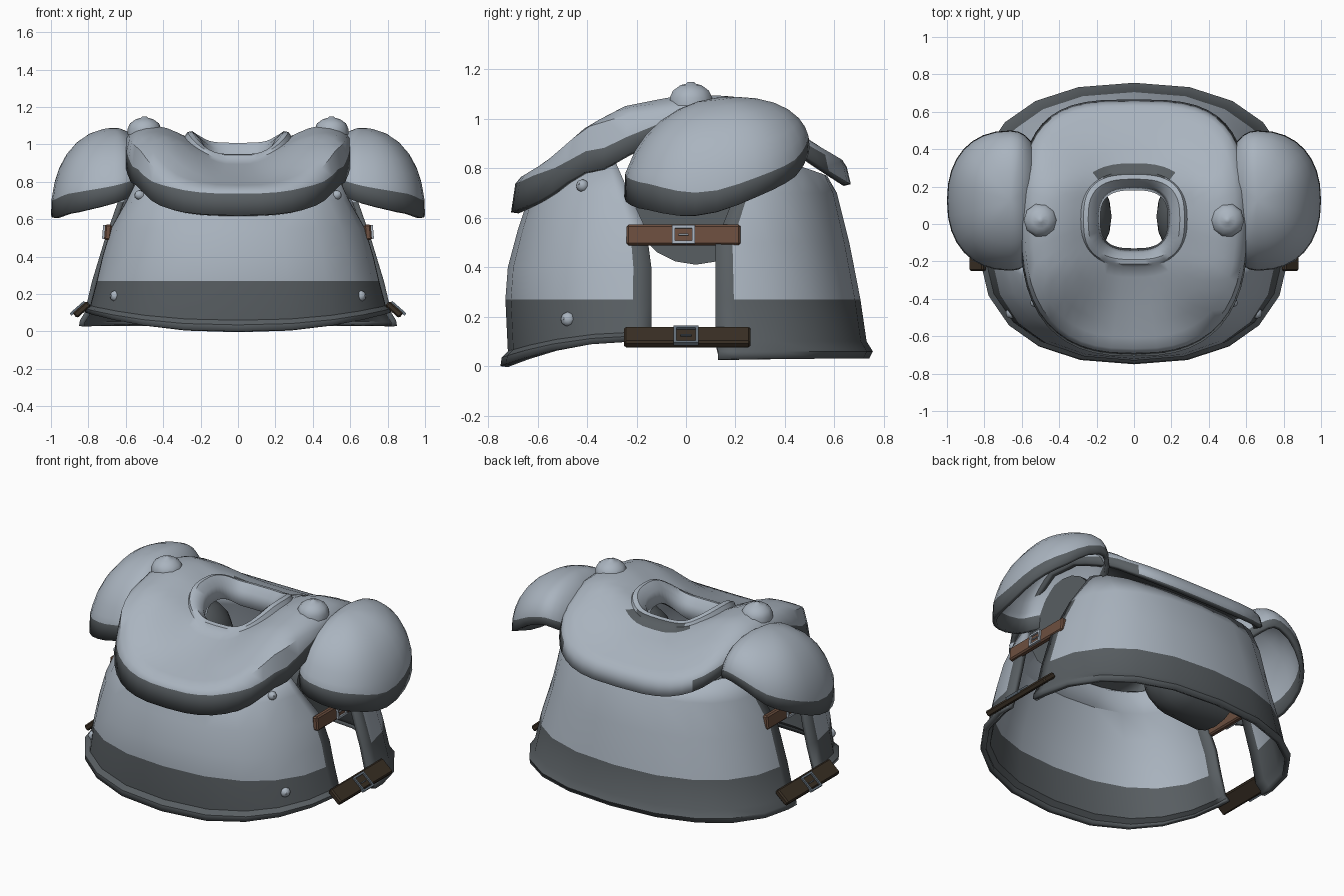
import bpy, bmesh, math
from mathutils import Vector

if "Cube" in bpy.data.objects:
    bpy.data.objects.remove(bpy.data.objects["Cube"])


def material(name, rgb):
    m = bpy.data.materials.new(name)
    m.diffuse_color = (*rgb, 1)
    m.use_nodes = True
    m.node_tree.nodes["Principled BSDF"].inputs["Base Color"].default_value = m.diffuse_color
    return m


LIGHT = material("light_steel", (0.40, 0.455, 0.52))
DARK = material("dark_steel", (0.098, 0.112, 0.122))
BLUED = material("blued_steel", (0.13, 0.165, 0.20))
BROWN = material("brown_leather", (0.15, 0.078, 0.05))
DARK_BROWN = material("dark_leather", (0.042, 0.029, 0.018))


def finish(name, bm, mats, angle=40, thick=0, under=0):
    me = bpy.data.meshes.new(name)
    bm.to_mesh(me)
    bm.free()
    for m in mats:
        me.materials.append(m)
    ob = bpy.data.objects.new(name, me)
    bpy.context.collection.objects.link(ob)
    bpy.ops.object.select_all(action='DESELECT')
    ob.select_set(True)
    bpy.context.view_layer.objects.active = ob
    bpy.ops.object.shade_smooth_by_angle(angle=math.radians(angle))
    if thick:
        s = ob.modifiers.new("thickness", 'SOLIDIFY')
        s.thickness, s.offset = thick, -1
        s.material_offset = s.material_offset_rim = under
    return ob


def sheet(name, rows, closed, mats, rule, centre, thick=0, angle=40, under=0):
    """Skin rows of points; rule(i, j, face centre) gives the material."""
    bm = bmesh.new()
    vs = [[bm.verts.new(p) for p in r] for r in rows]
    n = len(rows[0])
    for i in range(len(rows) - 1):
        for j in range(n if closed else n - 1):
            k = (j + 1) % n
            f = bm.faces.new((vs[i][j], vs[i][k], vs[i + 1][k], vs[i + 1][j]))
            f.material_index = rule(i, j, f.calc_center_median())
    bm.normal_update()
    c = Vector(centre)
    if sum(f.normal.dot(f.calc_center_median() - c) * f.calc_area() for f in bm.faces) < 0:
        bmesh.ops.reverse_faces(bm, faces=bm.faces[:])
    bmesh.ops.remove_doubles(bm, verts=bm.verts[:], dist=1e-5)
    return finish(name, bm, mats, angle, thick, under)


def interp(table, v):
    for (a, p), (b, q) in zip(table, table[1:]):
        if v <= b:
            return p + (q - p) * max(0, (v - a) / (b - a))
    return table[-1][1]


def smooth(t):
    t = min(1, max(0, t))
    return t * t * (3 - 2 * t)


def spow(v, e):
    return math.copysign(abs(v) ** e, v)


# Breast and back plates: (z, half width, middle y, side edge y)
FRONT = [(0.0, .815, -.75, -.14), (.035, .82, -.745, -.14), (.06, .79, -.72, -.14),
         (.27, .755, -.73, -.14), (.40, .725, -.72, -.14), (.55, .68, -.68, -.16),
         (.70, .595, -.63, -.23), (.86, .52, -.52, -.30)]
BACK = [(.03, .85, .74, .13), (.06, .845, .755, .13), (.10, .82, .73, .12),
        (.27, .78, .705, .12), (.50, .71, .66, .12), (.70, .64, .61, .20),
        (.86, .56, .57, .28)]
ANGLES = [-90, -85, -70, -52, -35, -17, 0, 17, 35, 52, 70, 85, 90]


def plate(name, levels, bottom_rise):
    rows = []
    for z, w, ym, ye in levels:
        row = []
        for a in ANGLES:
            s, c = math.sin(math.radians(a)), max(0, math.cos(math.radians(a)))
            zz = z + bottom_rise * s * s * max(0, 1 - z / .27)
            if z > .8:
                zz -= .09 * c
            row.append((w * spow(s, .85), ye + (ym - ye) * c ** .85, zz))
        rows.append(row)

    def rule(i, j, c):
        edge = j in (0, len(ANGLES) - 2) and c.z < .62
        return 1 if c.z < .27 and i < 3 or edge else 0
    sheet(name, rows, False, [LIGHT, DARK], rule, (0, 0, .4), .03, 30)


plate("breast_plate", FRONT, .1)
plate("back_plate", BACK, 0)

# Shoulder mantle with neck collar
SIDE_Z = [(-.7, .76), (-.6, .81), (-.55, .84), (-.4, .97), (-.25, 1.05), (0, 1.1), (.2, 1.09),
          (.4, .99), (.5, .91), (.66, .82)]
MID_Z = [(-.7, .755), (-.55, .80), (-.4, .85), (-.22, .92), (.27, .98), (.45, .92), (.66, .82)]
DROP = [(-.7, .135), (-.5, .16), (-.3, .18), (-.1, .10), (0, .06), (.3, .07), (.66, .09)]
ROLL = [(-.7, .02), (-.6, .03), (-.48, .075), (-.3, .095), (-.1, .04), (0, .02)]
N = 48


def mantle_z(x, y):
    z = interp(MID_Z, y) + (interp(SIDE_Z, y) - interp(MID_Z, y)) * smooth((abs(x) - .05) / .4)
    return z - .06 * smooth((abs(x) - .5) / .12)


def neck_point(a, rx, ry, dz):
    x, y = rx * spow(math.cos(a), .7), .025 + ry * spow(math.sin(a), .7)
    base_x, base_y = .28 * math.cos(a), .025 + .25 * math.sin(a)
    return (x, y, mantle_z(base_x, base_y) + dz)


rows = [[] for _ in range(13)]
for j in range(N):
    a = 2 * math.pi * j / N
    # collar: inner throat, rim and foot
    for i, (rx, ry, dz) in enumerate([(.18, .155, -.09), (.20, .18, -.01), (.245, .215, .03), (.27, .24, .025)]):
        rows[i].append(neck_point(a, rx, ry, dz))
    e = 2 / 2.6 if math.sin(a) < 0 else 2 / 3.2
    ox = .6 * spow(math.cos(a), e)
    oy = (.69 if math.sin(a) < 0 else .65) * spow(math.sin(a), e)
    ix, iy = .285 * spow(math.cos(a), .8), .025 + .255 * spow(math.sin(a), .8)
    for i, t in enumerate([0, .12, .3, .48, .65, .82, .95, 1]):
        x, y = ix + (ox - ix) * t, iy + (oy - iy) * t
        rows[4 + i].append((x, y, mantle_z(x, y) - interp(ROLL, oy) * (t == 1)))
    rows[12].append((ox * 1.015, oy * 1.025, mantle_z(ox, oy) - interp(DROP, oy)))


def mantle_rule(i, j, c):
    if i == 11:
        return 0 if c.y > .45 and abs(c.x) < .45 else 1
    return 1 if i in (3, 4) and c.y > .25 and abs(c.x) < .23 else 0


sheet("shoulder_mantle", rows, True, [LIGHT, DARK], mantle_rule, (0, 0, .4), .03, 45, 1)


def dome(name, centre, axis, r, h, mats, seg=8):
    """Rivet cap standing along an axis."""
    q = Vector(axis).to_track_quat('Z', 'Y')
    prof = [(1, -.5), (1, 0), (.85, .45), (.5, .8), (.22, .9), (.15, 1), (0, 1)]
    rows = [[Vector(centre) + q @ Vector((r * k * math.cos(t), r * k * math.sin(t), h * u))
             for t in (2 * math.pi * s / seg for s in range(seg))] for k, u in prof]
    sheet(name, rows, True, mats, lambda i, j, c: 0, centre, 0, 50)


def boxes(name, sx, centre, tilt, parts, mat, bevel=0):
    """Tilted object made of boxes given as (y, z, half sizes)."""
    bm = bmesh.new()
    for cy, cz, lx, ly, lz in parts:
        for v in bmesh.ops.create_cube(bm, size=2)["verts"]:
            v.co = Vector((v.co.x * lx, cy + v.co.y * ly, cz + v.co.z * lz))
    if bevel:
        bmesh.ops.bevel(bm, geom=bm.edges[:], offset=bevel, segments=1, affect='EDGES')
    ob = finish(name, bm, [mat], 30)
    ob.location = centre
    ob.rotation_euler = (0, sx * tilt, 0)


def buckle(name, sx, centre, tilt, hy, hz, mat):
    t = .006
    boxes(name, sx, centre, tilt, [(0, hz, .008, hy + t, t), (0, -hz, .008, hy + t, t),
                                   (hy, 0, .008, t, hz), (-hy, 0, .008, t, hz),
                                   (0, 0, .005, hy * .5, .003)], mat)


PAULDRON_SEG = 32
for sx, side in ((-1, "left"), (1, "right")):
    # Pauldron dome with a wavy lower rim and a band that widens to the front
    rows = []
    for th in (0, 12, 25, 38, 50, 62, 72, 81, 90):
        s, c = math.sin(math.radians(th)), math.cos(math.radians(th))
        row = []
        for j in range(PAULDRON_SEG):
            a = 2 * math.pi * j / PAULDRON_SEG
            ca, sa = spow(math.cos(a), .88), spow(math.sin(a), .88)
            rx, ry = (.34 if ca > 0 else .18) * ca, .375 * sa
            x, y = .66 + rx * s, .125 + ry * s
            q = (.125 + ry - .03) / .4
            rim = .615 + (.15 if q > 0 else .05) * q * q
            rim += .10 * min(1, max(0, (.85 - .66 - rx) / .35))
            rim += .008 * math.sin(5 * a)
            top = 1.085 + .10 * (y - .125)
            k = max(0, c) ** .9
            if th == 81:
                k += .07 * smooth(-sa)
            row.append((sx * x, y, rim + (top - rim) * k))
        rows.append(row)
    sheet(side + "_pauldron", rows, True, [LIGHT, DARK], lambda i, j, c: 1 if i >= 7 else 0,
          (sx * .66, .12, .7), .025, 60)

    # Closed arm socket inside the plates
    rows = [[(sx * .56, .04, .68)] * 20]
    for th in (90, 72, 54, 36, 18, 0):
        s, c = math.sin(math.radians(th)), max(0, math.cos(math.radians(th)))
        rows.append([(sx * (.56 - .44 * c ** .5), .04 + .27 * s * math.cos(2 * math.pi * j / 20),
                      .68 + .27 * s * math.sin(2 * math.pi * j / 20)) for j in range(20)])
    sheet(side + "_arm_socket", rows, True, [DARK], lambda i, j, c: 0, (sx * .45, .04, .68))

    # Rivets
    dome(side + "_shoulder_rivet", (sx * .5, .02, 1.085), (0, 0, 1), .09, .063, [LIGHT], 10)
    dome(side + "_upper_rivet", (sx * .53, -.42, .73), (sx * .8, -.5, .3), .026, .025, [LIGHT])
    dome(side + "_lower_rivet", (sx * .66, -.48, .19), (sx * .75, -.65, .1), .03, .024, [LIGHT])

    # Straps and buckles
    boxes(side + "_upper_strap", sx, (sx * .695, -.01, .53), -.08, [(0, 0, .018, .23, .042)], BROWN, .008)
    buckle(side + "_upper_buckle", sx, (sx * .716, -.01, .532), -.08, .04, .031, LIGHT)
    boxes(side + "_lower_strap", sx, (sx * .835, .005, .117), -.85, [(0, 0, .018, .255, .05)], DARK_BROWN, .008)
    buckle(side + "_lower_buckle", sx, (sx * .857, .0, .124), -.85, .045, .045, BLUED)
